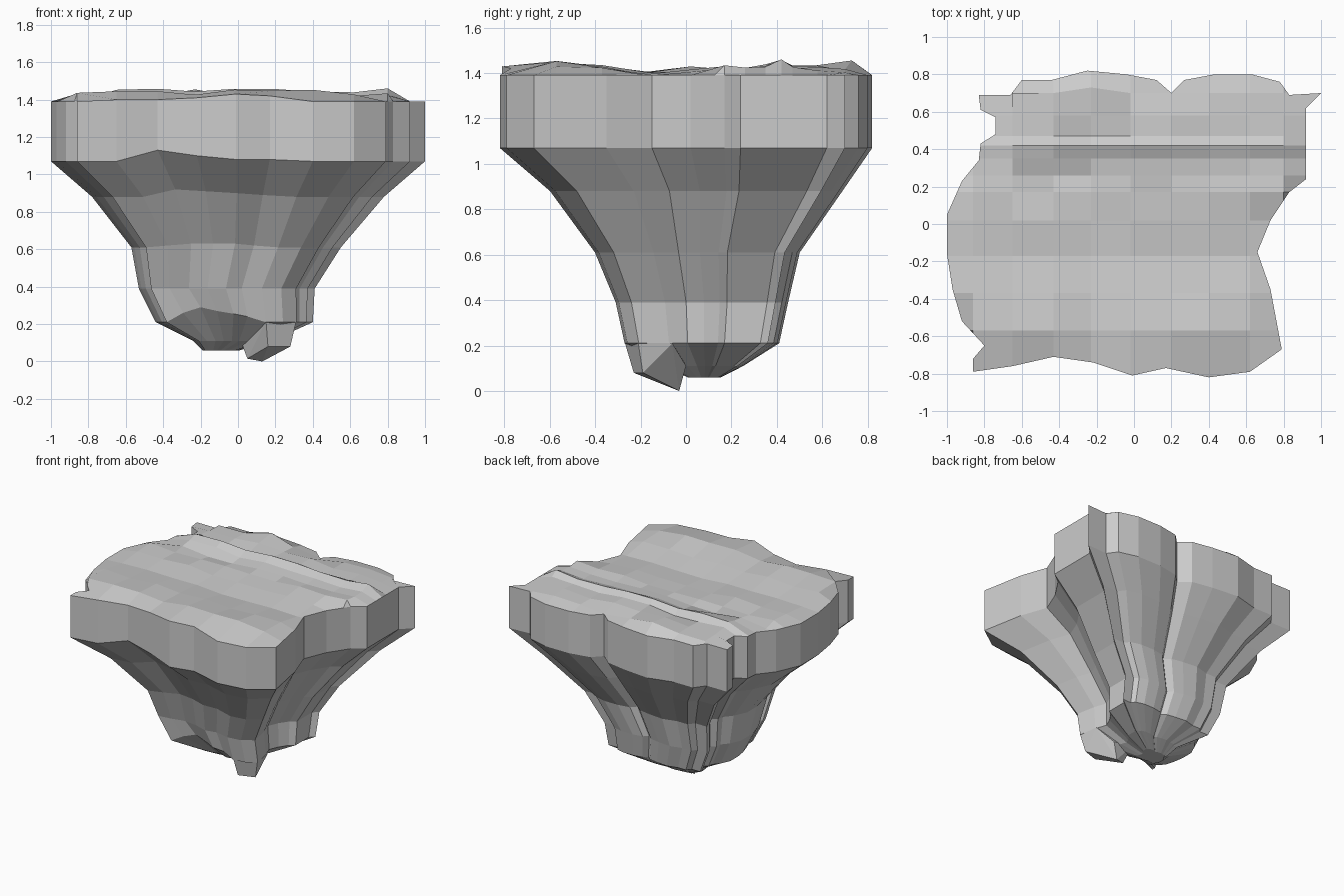
import bpy, bmesh, random
from mathutils import Vector

if "Cube" in bpy.data.objects:
    bpy.data.objects.remove(bpy.data.objects["Cube"])

random.seed(4)

# Plateau outline seen from above, counter-clockwise from the front left corner
outline = [(-.86, -.79), (-.65, -.76), (-.43, -.71), (-.22, -.74), (-.01, -.81), (.17, -.77),
           (.40, -.82), (.62, -.79), (.79, -.67), (.73, -.35), (.66, -.15), (.73, .02),
           (.83, .17), (.92, .24), (.92, .62), (1.0, .70), (.83, .69), (.78, .76),
           (.63, .80), (.43, .80), (.27, .77), (.20, .70), (.12, .77), (-.04, .80),
           (-.25, .82), (-.44, .77), (-.60, .77), (-.66, .69), (-.83, .69), (-.82, .61),
           (-.74, .57), (-.74, .48), (-.82, .43), (-.83, .34), (-.92, .23), (-1.0, .05),
           (-1.0, -.16), (-.97, -.35), (-.92, -.52), (-.80, -.65), (-.86, -.72)]

# Rings: z, centre x, centre y, scale x, scale y, z lifts of the first front points
rings = [(1.39, 0, 0, 1, 1, (0, .01, .01, .02, .04, .03)),
         (1.07, 0, 0, 1, 1, (0, 0, .06, .03, .01, .01)),
         (.88, 0, .045, .78, .785, (0, 0, .04, .03, .02, .01)),
         (.61, -.01, .05, .56, .55, (0, .01, .02, .02, .02, .01)),
         (.39, -.06, .07, .47, .463, ()),
         (.21, -.02, .07, .42, .415, (0, .05, .08, .06, .045, .03)),
         (.11, -.03, .08, .21, .21, ()),
         (.06, -.09, .08, .10, .09, ())]


def finish(name, bm):
    bmesh.ops.recalc_face_normals(bm, faces=bm.faces)
    mesh = bpy.data.meshes.new(name)
    bm.to_mesh(mesh)
    bm.free()
    ob = bpy.data.objects.new(name, mesh)
    bpy.context.collection.objects.link(ob)
    return ob


# Rock body lofted through the rings
bm = bmesh.new()
loops = []
for z, cx, cy, sx, sy, lift in rings:
    lift = list(lift) + [0] * (len(outline) - len(lift))
    loops.append([bm.verts.new((cx + x * sx, cy + y * sy, z + dz))
                  for (x, y), dz in zip(outline, lift)])
n = len(outline)
for a, b in zip(loops, loops[1:]):
    for i in range(n):
        j = (i + 1) % n
        bm.faces.new((a[i], b[i], b[j], a[j]))
bm.faces.new(loops[-1])
bm.faces.new(loops[0])
bm.faces.ensure_lookup_table()

# Terrain: slice the top into a grid
top = [bm.faces[-1]]


def slice_top(co, normal):
    global top
    geom = set(top)
    for f in top:
        geom.update(f.edges)
        geom.update(f.verts)
    cut = bmesh.ops.bisect_plane(bm, geom=list(geom), dist=1e-4,
                                 plane_co=co, plane_no=normal)
    top = [g for g in cut['geom'] if isinstance(g, bmesh.types.BMFace)]


rows = {-.57: 1.455, -.37: 1.44, -.17: 1.415, .02: 1.43, .17: 1.435, .26: 1.425,
        .35: 1.44, .42: 1.465, .47: 1.435, .58: 1.435, .70: 1.42}
columns = [-.86, -.65, -.43, -.23, -.02, .20, .40, .62, .80]
for y in rows:
    slice_top((0, y, 1.39), (0, 1, 0))
for x in columns:
    slice_top((x, 0, 1.39), (1, 0, 0))

# Raise the inner terrain points into uneven steps
top_set = set(top)
for v in {v for f in top for v in f.verts}:
    if all(f in top_set for f in v.link_faces):
        row = min(rows, key=lambda y: abs(y - v.co.y))
        v.co.z = rows[row] - random.uniform(0, .03)
        if row == .70 and abs(v.co.x + .23) < .05:
            v.co.z = 1.455
            v.co.y = .73
finish("rock_island", bm)

# Broken spur hanging under the front right
bm = bmesh.new()
spur = [(.15, -.27, .215), (.31, -.21, .21), (.0, -.02, .15), (.29, -.06, .21),
        (.16, -.23, .08), (.28, -.19, .08), (.13, -.03, 0), (.05, -.06, .015), (.18, .0, .11)]
bmesh.ops.convex_hull(bm, input=[bm.verts.new(Vector(p)) for p in spur])
bmesh.ops.dissolve_limit(bm, angle_limit=.05, verts=bm.verts, edges=bm.edges)
finish("rock_spur", bm)
